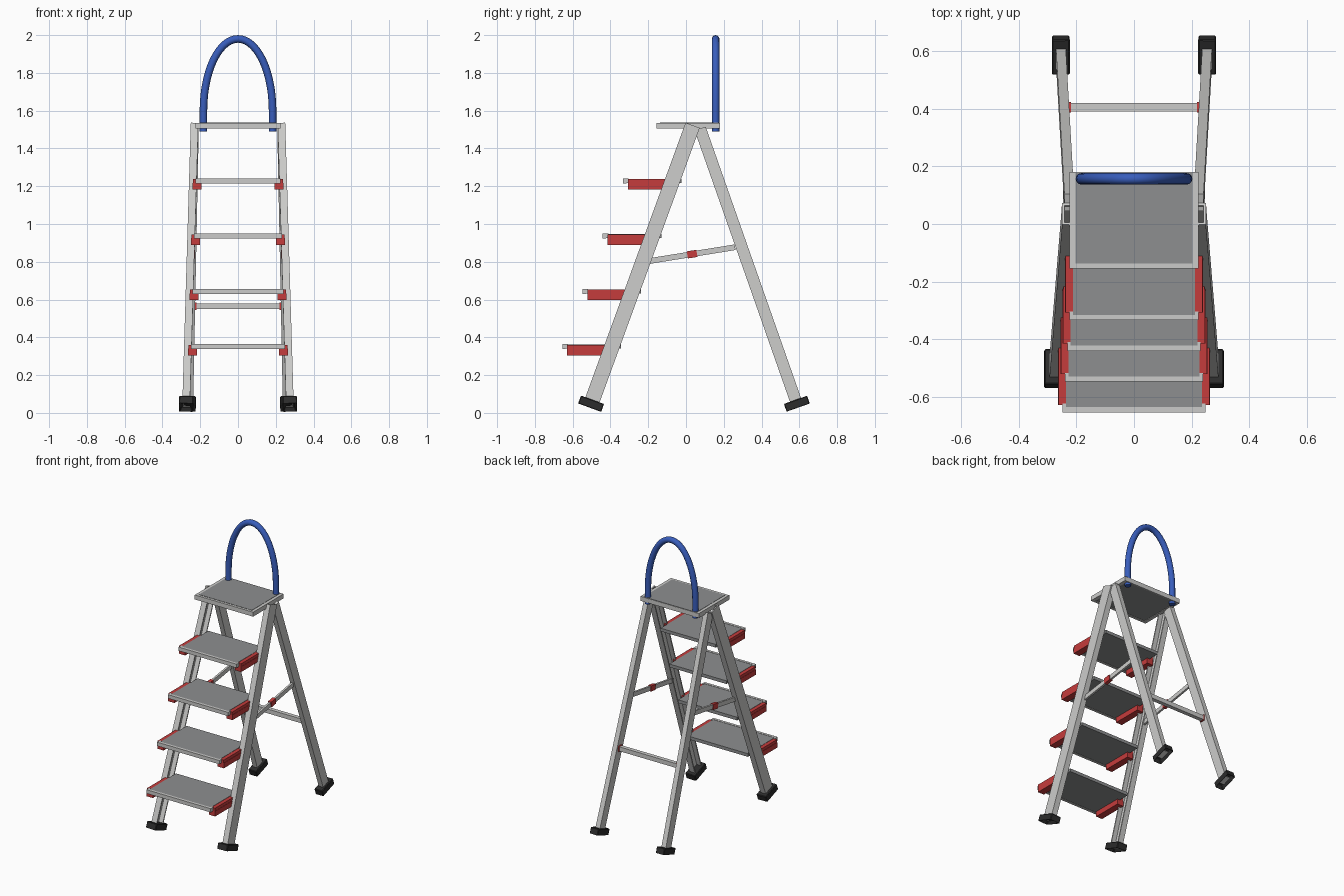
import bpy, bmesh, math
from mathutils import Vector, Matrix

cube = bpy.data.objects.get("Cube")
if cube:
    bpy.data.objects.remove(cube, do_unlink=True)


def material(name, rgb):
    m = bpy.data.materials.new(name)
    m.use_nodes = True
    m.diffuse_color = (*rgb, 1)
    m.node_tree.nodes["Principled BSDF"].inputs["Base Color"].default_value = (*rgb, 1)
    return m


ALU = material("light aluminium", (0.6, 0.6, 0.59))
GREY = material("grey tread", (0.27, 0.275, 0.28))
RED = material("red plastic", (0.56, 0.045, 0.045))
BLUE = material("blue grip", (0.04, 0.11, 0.5))
BLACK = material("black rubber", (0.025, 0.025, 0.025))


def finish(name, bm, mat):
    bmesh.ops.recalc_face_normals(bm, faces=bm.faces)
    mesh = bpy.data.meshes.new(name)
    bm.to_mesh(mesh)
    bm.free()
    mesh.materials.append(mat)
    ob = bpy.data.objects.new(name, mesh)
    bpy.context.collection.objects.link(ob)
    return ob


def box(name, lo, hi, mat):
    lo, hi = Vector(lo), Vector(hi)
    bm = bmesh.new()
    bmesh.ops.create_cube(bm, size=1)
    for v in bm.verts:
        v.co = (lo + hi) / 2 + Vector(a * b for a, b in zip(v.co, hi - lo))
    return finish(name, bm, mat)


def extrude(name, outline, a, b, mat):
    """Sweep an outline (across x, across depth) from point a to point b."""
    a, b = Vector(a), Vector(b)
    axis = (b - a).normalized()
    depth = axis.cross(Vector((1, 0, 0))).normalized()
    side = depth.cross(axis)
    bm = bmesh.new()
    base = [bm.verts.new(a + side * u + depth * v) for u, v in outline]
    face = bm.faces.new(base)
    new = bmesh.ops.extrude_face_region(bm, geom=[face])["geom"]
    moved = [v for v in new if isinstance(v, bmesh.types.BMVert)]
    bmesh.ops.translate(bm, verts=moved, vec=b - a)
    return finish(name, bm, mat)


def rect(w, d):
    return [(-w / 2, -d / 2), (w / 2, -d / 2), (w / 2, d / 2), (-w / 2, d / 2)]


def channel(w, d, t, s):
    """C section with its web on the outer side and flanges pointing inward."""
    w, d = w / 2, d / 2
    pts = [(w, -d), (w, d), (-w, d), (-w, d - t), (w - t, d - t),
           (w - t, t - d), (-w, t - d), (-w, -d)]
    return [(s * u, v) for u, v in pts]


def foot(name, a, b, w, d, height):
    """Rubber shoe at the lower end of a leg, hollow underneath."""
    a, b = Vector(a), Vector(b)
    axis = (b - a).normalized()
    ob = extrude(name, rect(w, d), a, a + axis * height, BLACK)
    bm = bmesh.new()
    bm.from_mesh(ob.data)
    bm.faces.ensure_lookup_table()
    sole = min(bm.faces, key=lambda f: f.normal.dot(axis))
    bmesh.ops.inset_region(bm, faces=[sole], thickness=0.016)
    bmesh.ops.translate(bm, verts=sole.verts, vec=axis * 0.025)
    bmesh.ops.recalc_face_normals(bm, faces=bm.faces)
    bm.to_mesh(ob.data)
    bm.free()
    bev = ob.modifiers.new("soft edges", "BEVEL")
    bev.width = 0.004
    bev.segments = 1


SIDES = (("left", 1), ("right", -1))

# Legs, shoes and side braces
for label, s in SIDES:
    front = Vector((s * 0.275, -0.51, 0.028)), Vector((s * 0.23, 0.035, 1.522))
    back = Vector((s * 0.255, 0.594, 0.028)), Vector((s * 0.225, 0.075, 1.505))
    for part, (a, b), w, d in (("front", front, 0.04, 0.08), ("back", back, 0.034, 0.062)):
        start = a + (b - a).normalized() * 0.018
        outline = channel(w, d, 0.008, s) if part == "front" else rect(w, d)
        extrude(f"{part}_leg_{label}", outline, start, b, ALU)
        foot(f"{part}_foot_{label}", a - (b - a).normalized() * 0.003, b,
             0.076 if part == "front" else 0.062, 0.13, 0.046)

    p, q = Vector((s * 0.243, -0.2, 0.803)), Vector((s * 0.238, 0.26, 0.877))
    extrude(f"side_brace_{label}", rect(0.014, 0.03), p, q, ALU)
    extrude(f"brace_joint_{label}", rect(0.024, 0.038),
            p.lerp(q, 0.45), p.lerp(q, 0.56), RED)

# Rear spreader bar with red end sleeves
box("rear_crossbar", (-0.235, 0.392, 0.55), (0.235, 0.42, 0.58), ALU)
for label, s in SIDES:
    x = sorted((s * 0.236, s * 0.219))
    box(f"crossbar_sleeve_{label}", (x[0], 0.388, 0.546), (x[1], 0.424, 0.584), RED)

# Four treads, each with a front lip and a pair of support brackets
for i in range(4):
    y, z = -0.655 + 0.107 * i, 0.362 + 0.2925 * i
    half = 0.248 - 0.008 * i
    n = i + 1
    box(f"tread_panel_{n}", (0.012 - half, y + 0.014, z - 0.022),
        (half - 0.012, y + 0.31, z), GREY)
    box(f"tread_lip_{n}", (-half, y, z - 0.024), (half, y + 0.018, z + 0.002), ALU)
    for label, s in SIDES:
        x = sorted((s * (half - 0.032), s * (half + 0.016)))
        box(f"tread_bracket_{n}_{label}", (x[0], y + 0.026, z - 0.058),
            (x[1], y + 0.235, z - 0.022), RED)
        x = sorted((s * (half - 0.012), s * (half + 0.014)))
        box(f"bracket_wall_{n}_{label}", (x[0], y + 0.026, z - 0.03),
            (x[1], y + 0.235, z - 0.002), RED)
        x = sorted((s * (half - 0.012), s * half))
        box(f"tread_edge_{n}_{label}", (x[0], y, z - 0.022), (x[1], y + 0.03, z + 0.002), ALU)

# Top platform: grey panel within a light rim
box("platform_panel", (-0.204, -0.138, 1.508), (0.204, 0.178, 1.538), GREY)
box("platform_front_rim", (-0.225, -0.155, 1.505), (0.225, -0.136, 1.536), ALU)
box("platform_back_rim", (-0.204, 0.172, 1.505), (0.204, 0.18, 1.535), ALU)
for label, s in SIDES:
    x = sorted((s * 0.202, s * 0.225))
    box(f"platform_side_rim_{label}", (x[0], -0.155, 1.505), (x[1], 0.18, 1.536), ALU)

# Arched hand rail: straight ends joined by a half ellipse
RX, RZ, Z0, STEPS = 0.183, 0.38, 1.6, 28
path = [(RX, 1.49)]
for k in range(STEPS + 1):
    t = math.pi * k / STEPS
    path.append((RX * math.cos(t), Z0 + RZ * math.sin(t)))
path.append((-RX, 1.49))
curve = bpy.data.curves.new("hand_rail", "CURVE")
curve.dimensions = "3D"
curve.bevel_depth = 0.02
curve.bevel_resolution = 4
curve.use_fill_caps = True
spline = curve.splines.new("POLY")
spline.points.add(len(path) - 1)
for point, (x, z) in zip(spline.points, path):
    point.co = (x, 0.157, z, 1)
spline.use_smooth = True
curve.materials.append(BLUE)
rail = bpy.data.objects.new("hand_rail", curve)
bpy.context.collection.objects.link(rail)
